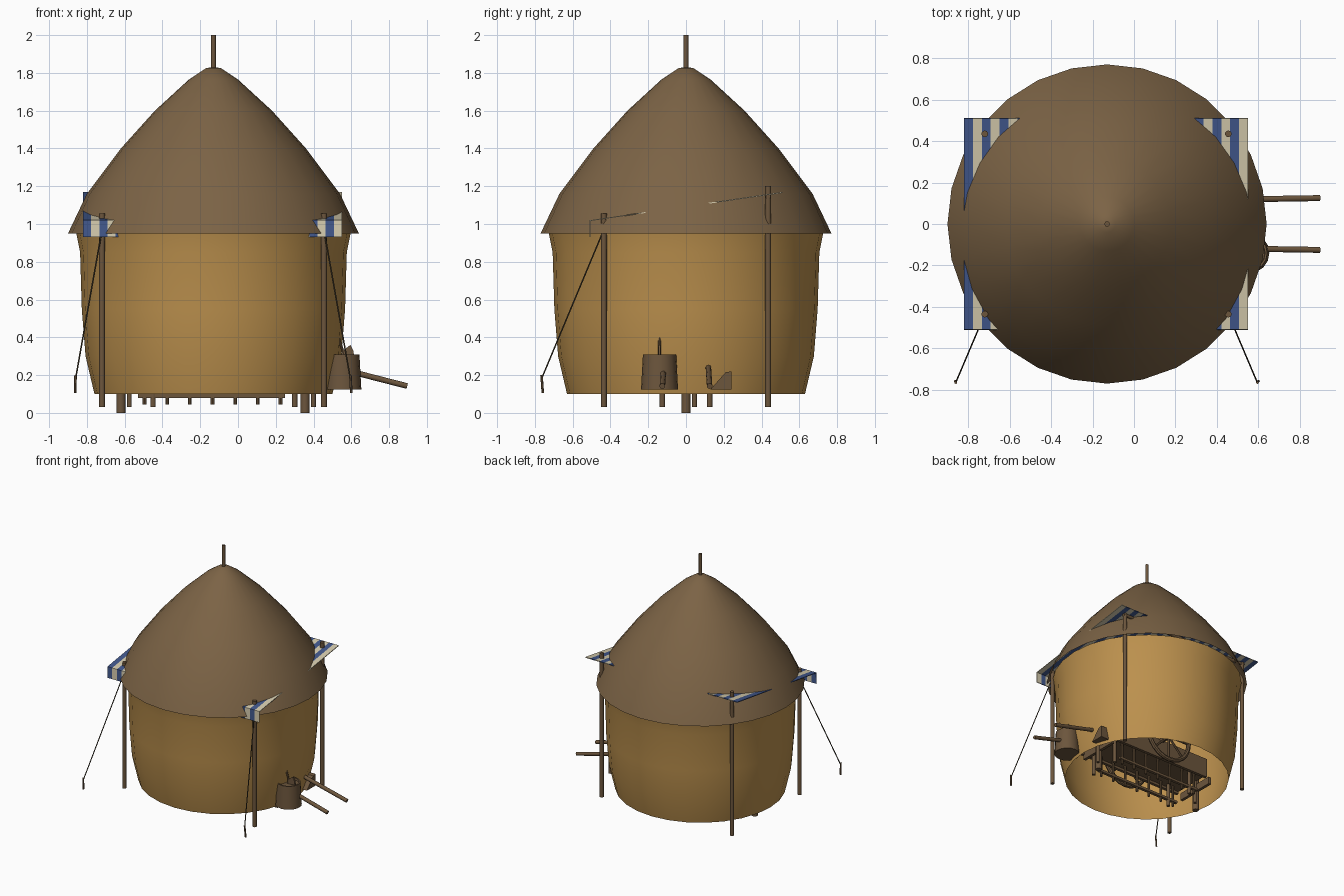
import bpy, bmesh, math
from mathutils import Vector, Matrix

if "Cube" in bpy.data.objects:
    bpy.data.objects.remove(bpy.data.objects["Cube"])


def mat(name, rgb):
    m = bpy.data.materials.new(name)
    m.diffuse_color = (*rgb, 1)
    m.use_nodes = True
    m.node_tree.nodes["Principled BSDF"].inputs["Base Color"].default_value = m.diffuse_color
    return m


STRAW = mat("tan_wall", (0.50, 0.28, 0.075))
THATCH = mat("brown_thatch", (0.20, 0.125, 0.06))
WOOD = mat("brown_wood", (0.15, 0.092, 0.046))
BLUE = mat("blue_cloth", (0.055, 0.10, 0.27))
CREAM = mat("cream_cloth", (0.68, 0.61, 0.43))
ROPE = mat("dark_rope", (0.06, 0.045, 0.025))


def finish(name, bm, *mats, smooth=True):
    me = bpy.data.meshes.new(name)
    bm.to_mesh(me)
    bm.free()
    ob = bpy.data.objects.new(name, me)
    bpy.context.collection.objects.link(ob)
    for m in mats:
        me.materials.append(m)
    if smooth:
        bpy.ops.object.select_all(action='DESELECT')
        ob.select_set(True)
        bpy.context.view_layer.objects.active = ob
        bpy.ops.object.shade_smooth_by_angle(angle=math.radians(40))
    return ob


def lathe(name, profile, center, n, m):
    """Revolve (radius, z) points about a vertical axis."""
    bm = bmesh.new()
    rings = []
    for r, z in profile:
        if r == 0:
            rings.append([bm.verts.new((center[0], center[1], z))] * n)
        else:
            rings.append([bm.verts.new((center[0] + r * math.sin(2 * math.pi * i / n),
                                        center[1] + r * math.cos(2 * math.pi * i / n), z))
                          for i in range(n)])
    for a, b in zip(rings, rings[1:]):
        for i in range(n):
            j = (i + 1) % n
            vs = list(dict.fromkeys((a[j], a[i], b[i], b[j])))
            bm.faces.new(vs)
    bmesh.ops.recalc_face_normals(bm, faces=bm.faces)
    return finish(name, bm, m)


def rod(name, a, b, r, m=WOOD, n=10):
    a, b = Vector(a), Vector(b)
    d = b - a
    bm = bmesh.new()
    bmesh.ops.create_cone(bm, cap_ends=True, segments=n, radius1=r, radius2=r, depth=d.length,
                          matrix=Matrix.Translation((a + b) / 2) @ d.to_track_quat('Z', 'Y').to_matrix().to_4x4())
    return finish(name, bm, m)


def box(name, lo, hi, m=WOOD):
    lo, hi = Vector(lo), Vector(hi)
    bm = bmesh.new()
    bmesh.ops.create_cube(bm, size=1, matrix=Matrix.Translation((lo + hi) / 2) @ Matrix.Diagonal((*(hi - lo), 1)))
    return finish(name, bm, m, smooth=False)


def prism(name, pts, offset, m=WOOD):
    """Extrude a flat polygon along an offset."""
    bm = bmesh.new()
    f = bm.faces.new([bm.verts.new(p) for p in pts])
    g = bmesh.ops.extrude_face_region(bm, geom=[f])
    bmesh.ops.translate(bm, vec=offset, verts=[v for v in g["geom"] if isinstance(v, bmesh.types.BMVert)])
    bmesh.ops.recalc_face_normals(bm, faces=bm.faces)
    return finish(name, bm, m, smooth=False)


# hut: round wall, domed roof and finial pole
HUB = (-0.13, 0)
lathe("hut_wall", [(0.63, 0.10), (0.677, 0.30), (0.697, 0.55), (0.706, 0.85), (0.728, 0.96)], HUB, 28, STRAW)
lathe("hut_roof", [(0.77, 0.95), (0.67, 1.16), (0.49, 1.40), (0.31, 1.60), (0.13, 1.765), (0.04, 1.825), (0, 1.832)],
      HUB, 28, THATCH)
rod("roof_pole", (*HUB, 1.0), (*HUB, 2.0), 0.013)

# striped awning: sloped sheet with a hanging front valance
X0, X1, N = -0.82, 0.55, 32
bm = bmesh.new()
section = [(-0.512, 0.93), (-0.51, 1.02), (0.51, 1.17)]
cols = [[bm.verts.new((X0 + (X1 - X0) * i / N, y, z)) for y, z in section] for i in range(N + 1)]
for i in range(N):
    for k in range(2):
        f = bm.faces.new((cols[i][k], cols[i + 1][k], cols[i + 1][k + 1], cols[i][k + 1]))
        f.material_index = i % 2
awning = finish("striped_awning", bm, BLUE, CREAM, smooth=False)
sol = awning.modifiers.new("thickness", 'SOLIDIFY')
sol.thickness = 0.006

# awning posts and cross rails
for y, top, rail in ((-0.435, 1.055, 1.015), (0.435, 1.20, 1.145)):
    for x in (-0.72, 0.455):
        rod("awning_post", (x, y, 0.03), (x, y, top), 0.016)
    rod("awning_rail", (-0.735, y, rail), (0.47, y, rail), 0.013)

# guy ropes and pegs
for px, gx in ((-0.72, -0.86), (0.455, 0.595)):
    rod("guy_rope", (px, -0.435, 0.97), (gx, -0.765, 0.18), 0.004, ROPE, 6)
    rod("tent_peg", (gx + (0.005 if gx > 0 else -0.002), -0.758, 0.105), (gx, -0.765, 0.20), 0.007, WOOD, 6)

# hand cart inside: bed, sides, rails with balusters, legs and shafts
box("cart_bed", (-0.58, -0.17, 0.22), (0.40, 0.17, 0.25))
for s in (-1, 1):
    y = s * 0.125
    box("cart_side", (-0.58, s * 0.17 - 0.012, 0.20), (0.40, s * 0.17 + 0.012, 0.36))
    box("lower_rail", (-0.53, y - 0.012, 0.08), (0.25, y + 0.012, 0.10))
    for i in range(7):
        x = -0.495 + 0.12 * i
        rod("baluster", (x, y, 0.045), (x, y, 0.22), 0.010, WOOD, 8)
    for x in (-0.45, 0.30):
        rod("cart_leg", (x, y, 0.03), (x, y, 0.22), 0.015)
    rod("cart_shaft", (0.30, y * 0.92, 0.295), (0.896, y, 0.142), 0.015)
for x in (-0.62, 0.355):
    rod("prop_post", (x, 0, 0.0), (x, 0, 0.30), 0.025)
    rod("prop_brace", (x + 0.045, 0.045, 0.03), (x + 0.045, 0.045, 0.26), 0.013)
    box("cart_end", (x - 0.012, -0.17, 0.16), (x + 0.012, 0.17, 0.22))

# spoked wheels beside the bed
for s in (-1, 1):
    c = Vector((-0.13, s * 0.26, 0.36))
    bpy.ops.mesh.primitive_torus_add(location=c, rotation=(math.pi / 2, 0, 0), major_radius=0.20,
                                     minor_radius=0.018, major_segments=24, minor_segments=8)
    bpy.context.object.name = "wheel_rim"
    bpy.context.object.data.materials.append(WOOD)
    for i in range(4):
        d = Vector((math.cos(i * math.pi / 4), 0, math.sin(i * math.pi / 4))) * 0.2
        rod("wheel_spoke", c - d, c + d, 0.009, WOOD, 6)
rod("axle", (-0.13, -0.29, 0.36), (-0.13, 0.29, 0.36), 0.02)

# bucket with ladle, and a chock beside the shaft
lathe("bucket", [(0, 0.125), (0.098, 0.125), (0.088, 0.31), (0.078, 0.31), (0.076, 0.295), (0, 0.295)],
      (0.555, -0.14), 16, WOOD)
rod("ladle_handle", (0.57, -0.14, 0.28), (0.53, -0.14, 0.405), 0.007, WOOD, 8)
prism("ladle_blade", [(0.545, -0.146, 0.29), (0.615, -0.146, 0.30), (0.61, -0.146, 0.33), (0.595, -0.146, 0.36),
                      (0.55, -0.146, 0.325)], (0, 0.012, 0))
prism("wheel_chock", [(0.44, 0.13, 0.125), (0.44, 0.24, 0.125), (0.44, 0.24, 0.22), (0.44, 0.21, 0.215)],
      (0.09, 0, 0))
